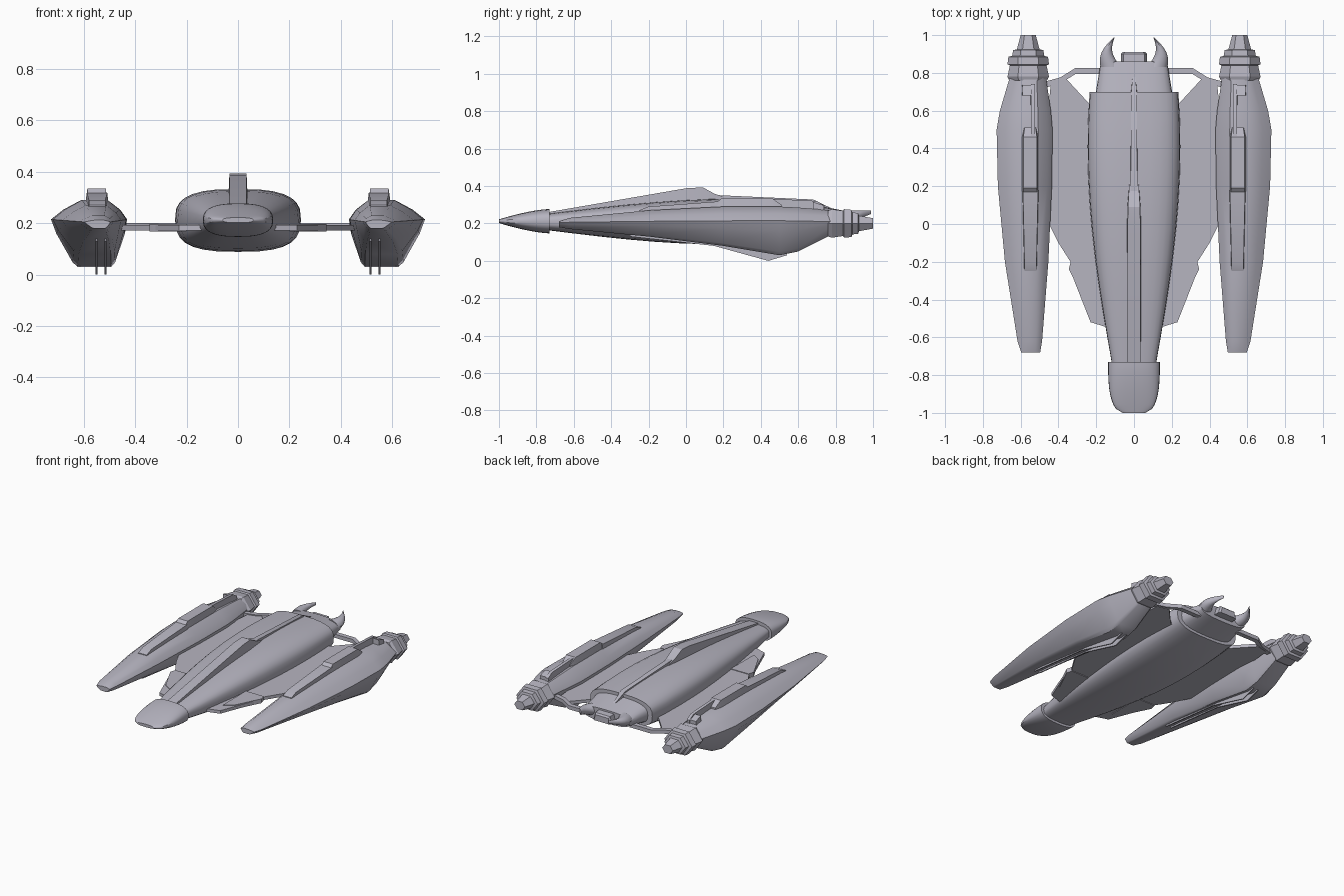
import bpy
import bmesh
from math import sin, cos, pi, radians, copysign, sqrt

default_cube = bpy.data.objects.get("Cube")
if default_cube:
    bpy.data.objects.remove(default_cube)

hull = bpy.data.materials.new("hull grey")
hull.use_nodes = True
hull.diffuse_color = (0.47, 0.46, 0.53, 1)
shader = hull.node_tree.nodes["Principled BSDF"]
shader.inputs["Base Color"].default_value = hull.diffuse_color


def loft(name, rings, side=1, angle=30):
    """Skin equal-length point rings, cap both ends, flip to the given side."""
    bm = bmesh.new()
    loops = [[bm.verts.new((side * x, y, z)) for x, y, z in ring] for ring in rings]
    for first, second in zip(loops, loops[1:]):
        for i in range(len(first)):
            bm.faces.new((first[i - 1], first[i], second[i], second[i - 1]))
    bm.faces.new(loops[0])
    bm.faces.new(loops[-1])
    bmesh.ops.recalc_face_normals(bm, faces=bm.faces)
    mesh = bpy.data.meshes.new(name)
    bm.to_mesh(mesh)
    bm.free()
    mesh.materials.append(hull)
    part = bpy.data.objects.new(name, mesh)
    bpy.context.collection.objects.link(part)
    bpy.ops.object.select_all(action="DESELECT")
    part.select_set(True)
    bpy.context.view_layer.objects.active = part
    bpy.ops.object.shade_smooth_by_angle(angle=radians(angle))


def oval(y, centre, half_width, middle, half_height, power=2, count=28):
    """Superellipse section across the ship."""
    def rounded(value):
        return copysign(abs(value) ** (2 / power), value)

    turns = [2 * pi * i / count for i in range(count)]
    return [(centre + half_width * rounded(cos(a)), y, middle + half_height * rounded(sin(a)))
            for a in turns]


def bar(name, stations, base, centre=0, side=1, taper=0.8):
    """Raised bar along y, given as (y, height, half width), narrower on top."""
    rings = []
    for y, top, half in stations:
        rings.append([(centre - half, y, base), (centre + half, y, base),
                      (centre + half * taper, y, top), (centre - half * taper, y, top)])
    loft(name, rings, side)


def plate(name, outline, bottom, top, side):
    """Flat sheet with a polygon outline."""
    loft(name, [[(x, y, z) for x, y in outline] for z in (bottom, top)], side)


def steps(count):
    return [i / count for i in range(count + 1)]


# Fuselage swells from the neck to its widest point, then eases off
def fuselage_ring(t):
    width_swell = sin(pi / 2 * t / 0.8)
    height_swell = sin(pi / 2 * t / 0.72)
    top = 0.25 + 0.083 * height_swell
    bottom = 0.165 - 0.083 * height_swell + 0.03 * t ** 4
    return oval(1.45 * t - 0.75, 0, 0.115 + 0.13 * width_swell,
                (top + bottom) / 2, (top - bottom) / 2, power=2.9)


loft("fuselage", [fuselage_ring(t) for t in steps(10)])

# Blunt nose cap
loft("nose_cap", [oval(-0.73 - 0.27 * t, 0, 0.06 + 0.077 * sqrt(1 - t ** 3),
                       0.212, 0.01 + 0.055 * (1 - t ** 1.5), power=2.6)
                  for t in steps(12)])

# Tail block with its exhaust box
loft("tail_block", [oval(0.68 + 0.18 * t, 0, 0.205 - 0.03 * t, 0.22,
                         0.08 - 0.035 * t, power=2.8) for t in steps(3)])
bar("tail_exhaust", [(0.84, 0.255, 0.07), (0.9, 0.25, 0.07), (0.91, 0.24, 0.06)], base=0.2)

# Dorsal spine and the thin rail behind it
bar("dorsal_spine", [(-0.74, 0.26, 0.042), (0, 0.388, 0.042), (0.09, 0.393, 0.04),
                     (0.15, 0.36, 0.036), (0.22, 0.335, 0.03)], base=0.2)
bar("dorsal_rail", [(0.15, 0.352, 0.022), (0.68, 0.328, 0.02), (0.78, 0.28, 0.01)], base=0.24)

# Engine pod: y, half width, bottom, top
pod_stations = [(-0.68, 0.05, 0.18, 0.212), (-0.62, 0.065, 0.17, 0.23), (-0.2, 0.115, 0.13, 0.27),
                (0.2, 0.143, 0.08, 0.29), (0.5, 0.148, 0.03, 0.29), (0.6, 0.135, 0.05, 0.285),
                (0.78, 0.095, 0.14, 0.27)]
# Half of the pod's section, from the keel up to the deck
pod_profile = [(0.44, -1), (0.56, -0.9), (0.9, -0.3), (1, 0), (0.75, 0.5), (0.35, 1)]
pod_section = pod_profile + [(-u, v) for u, v in reversed(pod_profile)]


def pod_ring(y, half, bottom, top):
    centre = 0.53 + half / 3
    middle = 0.2 + half / 10
    return [(centre + half * (u - 0.14 * abs(v)), y,
             middle + v * (top - middle if v > 0 else middle - bottom))
            for u, v in pod_section]


# Stepped nozzle: y, half width
nozzle_steps = [(0.76, 0.1), (0.78, 0.11), (0.84, 0.097), (0.845, 0.11), (0.885, 0.105),
                (0.89, 0.085), (0.92, 0.08), (0.925, 0.06), (1, 0.04)]

wing_outline = [(0.1, 0.6), (0.24, 0.64), (0.36, 0.77), (0.44, 0.75), (0.5, 0.1),
                (0.4, -0.1), (0.33, -0.21), (0.34, -0.24), (0.23, -0.52), (0.1, -0.56)]
panel_outline = [(0.2, -0.45), (0.26, -0.41), (0.345, -0.24), (0.335, -0.2), (0.2, -0.2)]
strut_path = [(0.15, 0.81), (0.31, 0.81), (0.39, 0.76), (0.5, 0.73)]
keel_outline = [(-0.3, 0.15), (-0.3, 0.13), (0.15, 0.08), (0.44, 0), (0.54, 0.03), (0.5, 0.12)]

for label, side in (("left", 1), ("right", -1)):
    loft(label + "_engine_pod", [pod_ring(*station) for station in pod_stations], side, angle=35)
    loft(label + "_nozzle", [oval(y, 0.56, size, 0.2, size * 0.8, count=6)
                             for y, size in nozzle_steps], side, angle=20)

    # Raised housing on the pod: front wedge, main block, rear rail and foot
    bar(label + "_pod_wedge", [(-0.25, 0.27, 0.04), (-0.2, 0.29, 0.04), (0.18, 0.318, 0.05)],
        base=0.2, centre=0.548, side=side)
    bar(label + "_pod_block", [(0.15, 0.3, 0.055), (0.19, 0.335, 0.055), (0.46, 0.335, 0.055),
                               (0.51, 0.3, 0.045)], base=0.2, centre=0.55, side=side, taper=0.65)
    bar(label + "_pod_rail", [(0.44, 0.333, 0.013), (0.7, 0.32, 0.013), (0.74, 0.295, 0.013)],
        base=0.24, centre=0.535, side=side)
    bar(label + "_rail_foot", [(0.68, 0.315, 0.03), (0.735, 0.297, 0.03)],
        base=0.24, centre=0.565, side=side)

    # Pair of thin keel fins under the pod
    for position, x in (("inner", 0.515), ("outer", 0.55)):
        loft(f"{label}_{position}_keel_fin",
             [[(x + shift, y, z) for y, z in keel_outline] for shift in (-0.004, 0.004)], side)

    # Thin wing, its thicker leading panel and the rear strut
    plate(label + "_wing", wing_outline, 0.172, 0.193, side)
    plate(label + "_wing_panel", panel_outline, 0.168, 0.197, side)
    strut_outline = ([(x, y + 0.016) for x, y in strut_path]
                     + [(x, y - 0.016) for x, y in reversed(strut_path)])
    plate(label + "_rear_strut", strut_outline, 0.175, 0.2, side)

    # Curved prong narrowing to a point
    loft(label + "_tail_prong", [oval(0.83 + 0.158 * t, 0.122 + 0.03 * sin(pi * t) - 0.018 * t,
                                      0.002 + 0.053 * (1 - t), 0.227 + 0.033 * t,
                                      0.042 - 0.032 * t, count=14)
                                 for t in steps(8)], side)
